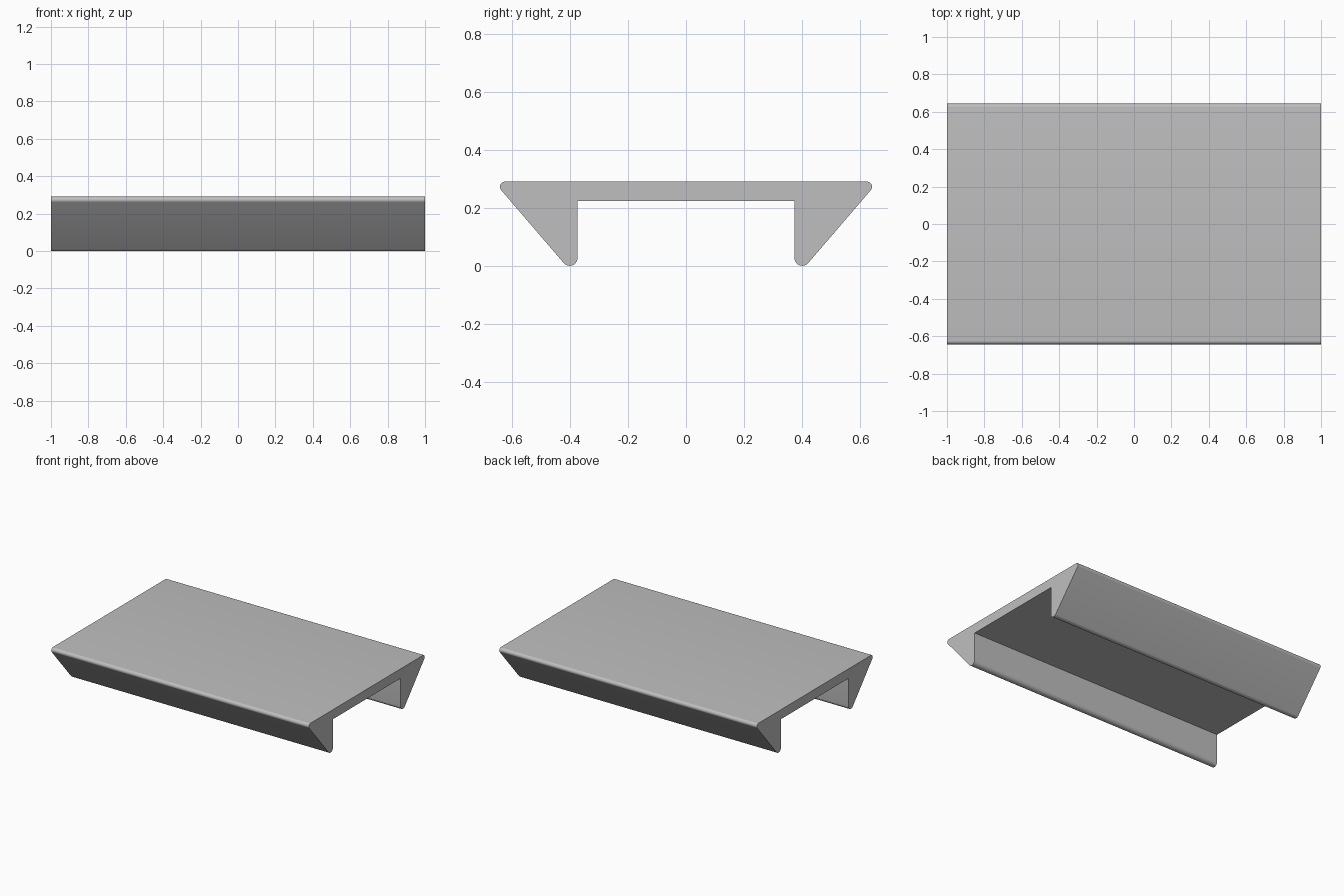
import bpy, bmesh
from math import sin, cos, radians

cube = bpy.data.objects.get("Cube")
if cube:
    bpy.data.objects.remove(cube, do_unlink=True)

LENGTH = 2.0
TOP, UNDERSIDE = 0.291, 0.224
INNER_WALL = 0.375


def arc(y, z, radius, start, end, steps=12):
    """Points of a rounded edge, angles in degrees."""
    angles = [radians(start + (end - start) * i / steps) for i in range(steps + 1)]
    return [(y + radius * cos(a), z + radius * sin(a)) for a in angles]


# Half of the cross-section: underside, rounded foot, slope, rounded lip
half = [(INNER_WALL, UNDERSIDE)]
half += arc(INNER_WALL + 0.027, 0.027, 0.027, 180, 319)
half += arc(0.625, TOP - 0.018, 0.018, -41, 90)
profile = half + [(-y, z) for y, z in reversed(half)]

# Extrude the mirrored cross-section along x
bm = bmesh.new()
end_face = bm.faces.new([bm.verts.new((-LENGTH / 2, y, z)) for y, z in profile])
result = bmesh.ops.extrude_face_region(bm, geom=[end_face], use_keep_orig=True)
verts = [g for g in result["geom"] if isinstance(g, bmesh.types.BMVert)]
bmesh.ops.translate(bm, verts=verts, vec=(LENGTH, 0, 0))
bmesh.ops.recalc_face_normals(bm, faces=bm.faces)
mesh = bpy.data.meshes.new("channel_rail")
bm.to_mesh(mesh)
bm.free()

rail = bpy.data.objects.new("channel_rail", mesh)
bpy.context.collection.objects.link(rail)

# Single grey finish
colour = (0.52, 0.52, 0.52, 1)
grey = bpy.data.materials.new("light_grey")
grey.use_nodes = True
grey.diffuse_color = colour
grey.node_tree.nodes["Principled BSDF"].inputs["Base Color"].default_value = colour
mesh.materials.append(grey)

# Smooth rounded edges, crisp ends and corners
bpy.ops.object.select_all(action="DESELECT")
rail.select_set(True)
bpy.context.view_layer.objects.active = rail
bpy.ops.object.shade_smooth_by_angle(angle=radians(30))
